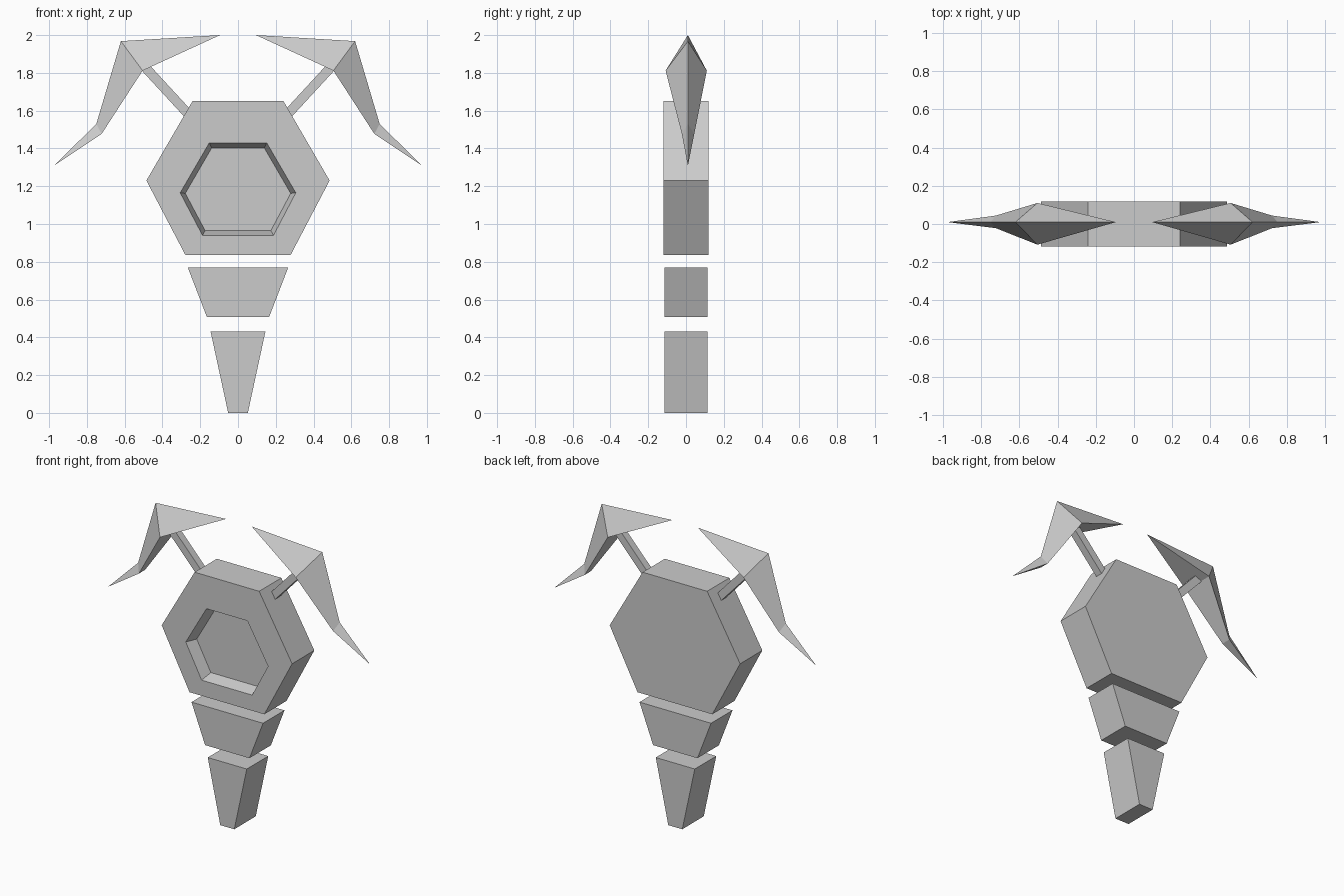
import bpy, bmesh
from mathutils import Vector

cube = bpy.data.objects.get("Cube")
if cube:
    bpy.data.objects.remove(cube, do_unlink=True)

grey = bpy.data.materials.new("light_grey")
grey.use_nodes = True
grey.diffuse_color = (0.6, 0.6, 0.6, 1)
grey.node_tree.nodes["Principled BSDF"].inputs["Base Color"].default_value = (0.6, 0.6, 0.6, 1)


def loft(name, rings):
    """Join rings of equal point count with quads and cap both ends.
    A ring whose points coincide becomes a sharp tip."""
    bm = bmesh.new()
    loops = [[bm.verts.new(p) for p in ring] for ring in rings]
    n = len(rings[0])
    for a, b in zip(loops, loops[1:]):
        for i in range(n):
            j = (i + 1) % n
            bm.faces.new((a[i], a[j], b[j], b[i]))
    bm.faces.new(loops[0])
    bm.faces.new(loops[-1])
    bmesh.ops.remove_doubles(bm, verts=bm.verts, dist=1e-5)
    bmesh.ops.dissolve_degenerate(bm, edges=bm.edges, dist=1e-5)
    bmesh.ops.recalc_face_normals(bm, faces=bm.faces)
    mesh = bpy.data.meshes.new(name)
    bm.to_mesh(mesh)
    bm.free()
    mesh.materials.append(grey)
    obj = bpy.data.objects.new(name, mesh)
    bpy.context.collection.objects.link(obj)
    return obj


def outline(half, y):
    """Symmetric outline at depth y from (half width, height) pairs, top to bottom."""
    return [(x, y, z) for x, z in half] + [(-x, y, z) for x, z in reversed(half)]


# Hexagonal body with a sloped recess in its front
body = [(0.24, 1.652), (0.485, 1.23), (0.278, 0.835)]
rim = [(0.152, 1.43), (0.306, 1.165), (0.188, 0.94)]
floor = [(0.139, 1.403), (0.279, 1.162), (0.174, 0.965)]
loft("body", [outline(body, 0.118), outline(body, -0.118),
              outline(rim, -0.118), outline(floor, -0.04)])

# Tapering tail blocks
for name, half in (("upper_tail", [(0.266, 0.77), (0.165, 0.508)]),
                   ("lower_tail", [(0.145, 0.43), (0.052, 0.0)])):
    loft(name, [outline(half, 0.114), outline(half, -0.114)])

for side, s in (("left", 1), ("right", -1)):
    # Square rod from the body into the elbow of the blade
    start, end = Vector((0.22, 0.01, 1.535)), Vector((0.515, 0.01, 1.855))
    across = (end - start).cross(Vector((0, 1, 0))).normalized() * 0.025
    deep = Vector((0, 0.025, 0))
    corners = (across + deep, across - deep, -across - deep, -across + deep)
    loft(side + "_arm", [[((p + c).x * s, (p + c).y, (p + c).z) for c in corners]
                         for p in (start, end)])

    # Bent blade: one ridge point and two inner points per section
    sections = [
        [(0.095, 0.01, 2.0)] * 3,
        [(0.62, 0.01, 1.968), (0.505, -0.108, 1.812), (0.505, 0.11, 1.812)],
        [(0.75, 0.01, 1.53), (0.722, -0.022, 1.477), (0.722, 0.044, 1.477)],
        [(0.975, 0.01, 1.308)] * 3,
    ]
    # Tip sections collapse, so the end caps are left out after welding
    loft(side + "_blade", [[(x * s, y, z) for x, y, z in ring] for ring in sections])
